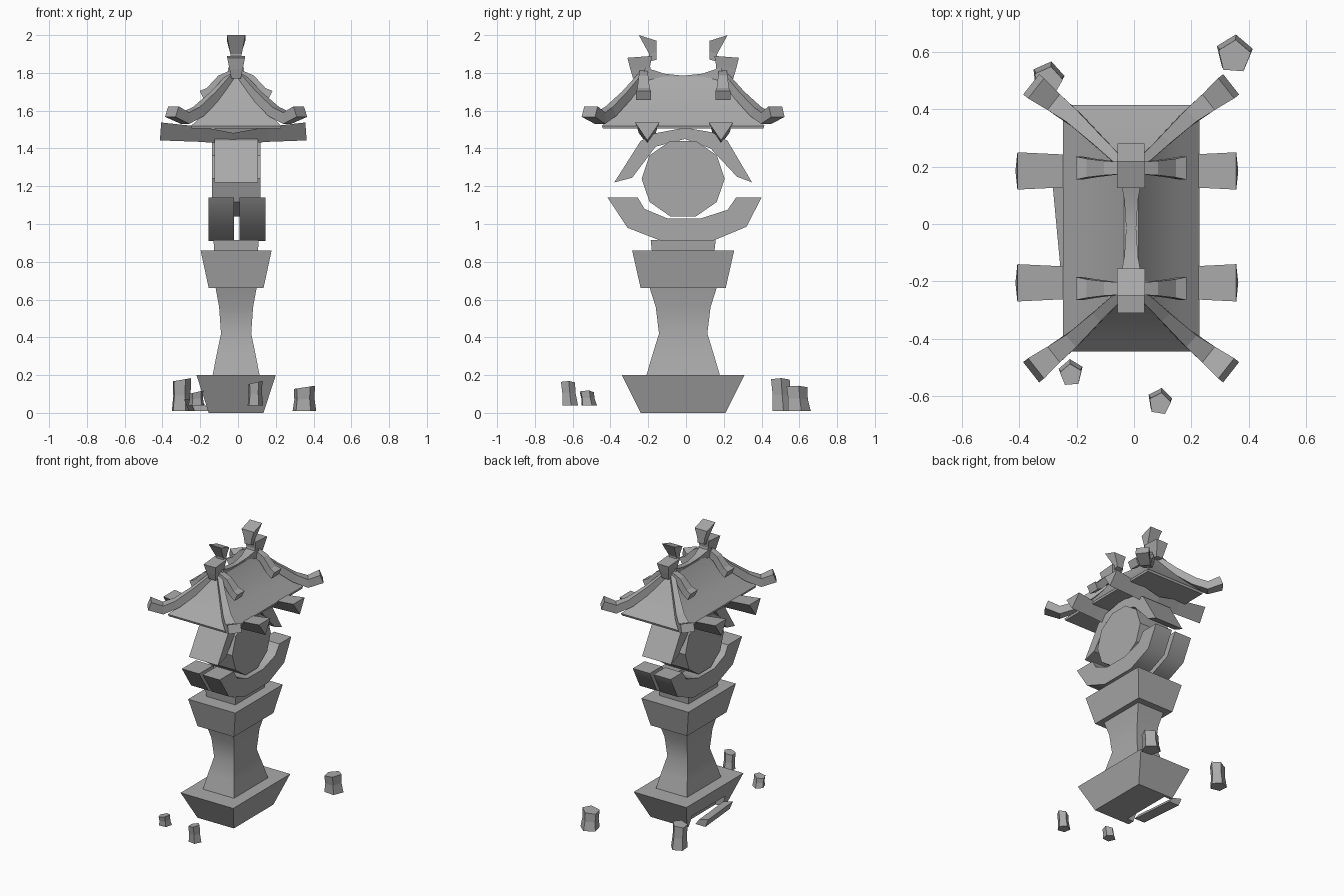
import bpy, bmesh, math, random
from mathutils import Vector

random.seed(4)
cube = bpy.data.objects.get("Cube")
if cube:
    bpy.data.objects.remove(cube, do_unlink=True)

stone = bpy.data.materials.new("grey stone")
stone.use_nodes = True
GREY = (0.4, 0.4, 0.4, 1)
stone.diffuse_color = GREY
stone.node_tree.nodes["Principled BSDF"].inputs["Base Color"].default_value = GREY

CX, CY = -0.01, -0.015   # axis of the lantern


def loft(name, rings, smooth=0):
    """Skin equal-sized rings of points and cap both ends."""
    bm = bmesh.new()
    loops = [[bm.verts.new(p) for p in ring] for ring in rings]
    n = len(loops[0])
    for a, b in zip(loops, loops[1:]):
        for i in range(n):
            j = (i + 1) % n
            bm.faces.new((a[i], a[j], b[j], b[i]))
    bm.faces.new(loops[0][::-1])
    bm.faces.new(loops[-1])
    bmesh.ops.recalc_face_normals(bm, faces=bm.faces)
    mesh = bpy.data.meshes.new(name)
    bm.to_mesh(mesh)
    bm.free()
    mesh.materials.append(stone)
    obj = bpy.data.objects.new(name, mesh)
    bpy.context.collection.objects.link(obj)
    if smooth:
        bpy.ops.object.select_all(action='DESELECT')
        obj.select_set(True)
        bpy.context.view_layer.objects.active = obj
        bpy.ops.object.shade_smooth_by_angle(angle=math.radians(smooth))
    return obj


def tiers(name, levels, smooth=0):
    """Stacked rectangles: (z, half width, half depth)."""
    corners = ((-1, -1), (1, -1), (1, 1), (-1, 1))
    return loft(name, [[(CX + sx * w, CY + sy * d, z) for sx, sy in corners]
                       for z, w, d in levels], smooth)


def slab(name, outline, x0, x1, smooth=0):
    """Extrude a (y, z) outline along x."""
    return loft(name, [[(x, y, z) for y, z in outline] for x in (x0, x1)], smooth)


BOX = ((-.5, -.5), (.5, -.5), (.5, .5), (-.5, .5))
WEDGE = ((0, -.5), (.5, .5), (-.5, .5))


def sweep(name, stations, section=BOX, smooth=0):
    """Sweep a section along stations: (point, width, height)."""
    pts = [Vector(s[0]) for s in stations]
    rings = []
    for i, (_, w, h) in enumerate(stations):
        tangent = (pts[min(i + 1, len(pts) - 1)] - pts[max(i - 1, 0)]).normalized()
        side = tangent.cross(Vector((0, 0, 1))).normalized()
        up = side.cross(tangent)
        rings.append([pts[i] + side * u * w + up * v * h for u, v in section])
    return loft(name, rings, smooth)


# Broken base with a chunk slid out of its side
base = tiers("base", [(0, .145, .225), (.2, .21, .325)])
cutter = loft("base_break_cutter", [[(-.4, y, -.1), (-.09, y, -.1), (-.11, y, .06), (-.4, y, .15)]
                                    for y in (-.19, .19)])
cutter.hide_render = True
cutter.hide_viewport = True
cut = base.modifiers.new("break", 'BOOLEAN')
cut.operation = 'DIFFERENCE'
cut.object = cutter
loft("base_chunk", [[(-.17 + s, y, .01), (-.25 + s, y, .01), (-.275 + s, y, .07), (-.2 + s, y, .05)]
                    for y, s in ((-.17, .02), (.15, -.01))])

# Pedestal
tiers("column", [(.18, .128, .2), (.3, .105, .165), (.42, .08, .128),
                 (.56, .09, .145), (.67, .11, .18)], 40)
tiers("capital", [(.66, .145, .225), (.86, .188, .27)])
tiers("neck", [(.85, .115, .165), (.915, .12, .172)])

# Twin cradles
outer = [(-.415, 1.14), (-.31, .98), (-.13, .91), (.14, .91), (.32, .985), (.4, 1.14)]
inner = [(.265, 1.14), (.22, 1.075), (.08, 1.03), (-.1, 1.03), (-.22, 1.08), (-.255, 1.14)]
for name, x0 in (("cradle_right", -.157), ("cradle_left", .008)):
    slab(name, outer + inner, x0, x0 + .137, 45)

# Round lamp body and its arched hood
lamp = [(CY + .22 * math.cos(a), 1.24 + .21 * math.sin(a))
        for a in (math.radians(36 * i) for i in range(10))]
slab("lamp_body", lamp, CX - .128, CX + .128)
hood_outer = [(-.38, 1.22), (-.24, 1.44), (-.165, 1.48), (-.005, 1.51),
              (.14, 1.485), (.22, 1.44), (.35, 1.22)]
hood_inner = [(.27, 1.25), (.13, 1.4), (-.005, 1.45), (-.16, 1.41), (-.285, 1.245)]
slab("hood", hood_outer + hood_inner, CX - .115, CX + .115)

# Bowed wedge beams under the eaves
for name, y in (("front_beam", -.205), ("back_beam", .185)):
    sweep(name, [((-.41, y, 1.49), .13, .095), ((-.2, y, 1.475), .11, .08),
                 ((-.025, y, 1.452), .09, .06), ((.16, y, 1.475), .11, .08),
                 ((.36, y, 1.49), .13, .095)], WEDGE)

# Hipped roof and sagging ridge
tiers("roof", [(1.505, .235, .425), (1.52, .238, .43), (1.6, .155, .355),
               (1.69, .08, .285), (1.78, .025, .22)], 30)
sweep("ridge", [((CX, CY + t * .21, 1.755 + .045 * t * t), .035 + .05 * t * t, .06)
                for t in (-1, -.5, 0, .5, 1)], smooth=30)

# Hip rafters, short ribs and finials on every corner
for sy, end in ((-1, "front"), (1, "back")):
    for sx, hand in ((-1, "right"), (1, "left")):
        def at(x, y, z):
            return (CX + sx * x, CY + sy * y, z)
        sweep(f"{end}_{hand}_rafter",
              [(at(.015, .21, 1.79), .03, .04), (at(.11, .3, 1.68), .04, .05),
               (at(.2, .385, 1.595), .055, .055), (at(.27, .44, 1.56), .07, .06),
               (at(.34, .495, 1.595), .09, .06)])
        sweep(f"{end}_{hand}_rib",
              [(at(.0, .21, 1.8), .04, .05), (at(.08, .21, 1.765), .05, .05),
               (at(.14, .21, 1.70), .065, .05), (at(.18, .21, 1.68), .08, .055)])
    # lower and upper finial blocks: (y, z, half width)
    lower = [[(-.165, 1.77, .025), (-.265, 1.77, .025)],
             [(-.175, 1.835, .035), (-.28, 1.82, .035)],
             [(-.165, 1.89, .047), (-.295, 1.88, .047)]]
    upper = [[(-.14, 1.87, .025), (-.18, 1.86, .025)],
             [(-.14, 1.91, .03), (-.18, 1.9, .03)],
             [(-.14, 1.97, .049), (-.235, 2.0, .049)]]
    for name, rows in (("lower", lower), ("upper", upper)):
        loft(f"{end}_{name}_finial",
             [[(CX + k * w, CY - sy * y, z) for (y, z, w), k in
               ((a, -1), (a, 1), (b, 1), (b, -1))] for a, b in rows])

# Fallen five-sided fragments: x, y, radius, bottom, top
for i, (x, y, r, z0, z1) in enumerate([(.35, .595, .066, .01, .145), (-.3, .51, .058, .01, .185),
                                       (-.22, -.515, .044, .04, .12), (.09, -.615, .044, .04, .17)]):
    turn = random.random()
    rings = []
    for k, (t, s) in enumerate(((0, 1), (.5, .85), (1, .9))):
        ring = []
        for j in range(5):
            a = turn + j * math.tau / 5
            lean = .015 * math.cos(a) * t
            ring.append((x + r * s * math.cos(a), y + r * s * math.sin(a) - .012 * t,
                         z0 + (z1 - z0 - .01) * t + lean * .6))
        rings.append(ring)
    loft(f"fragment_{i + 1}", rings)
